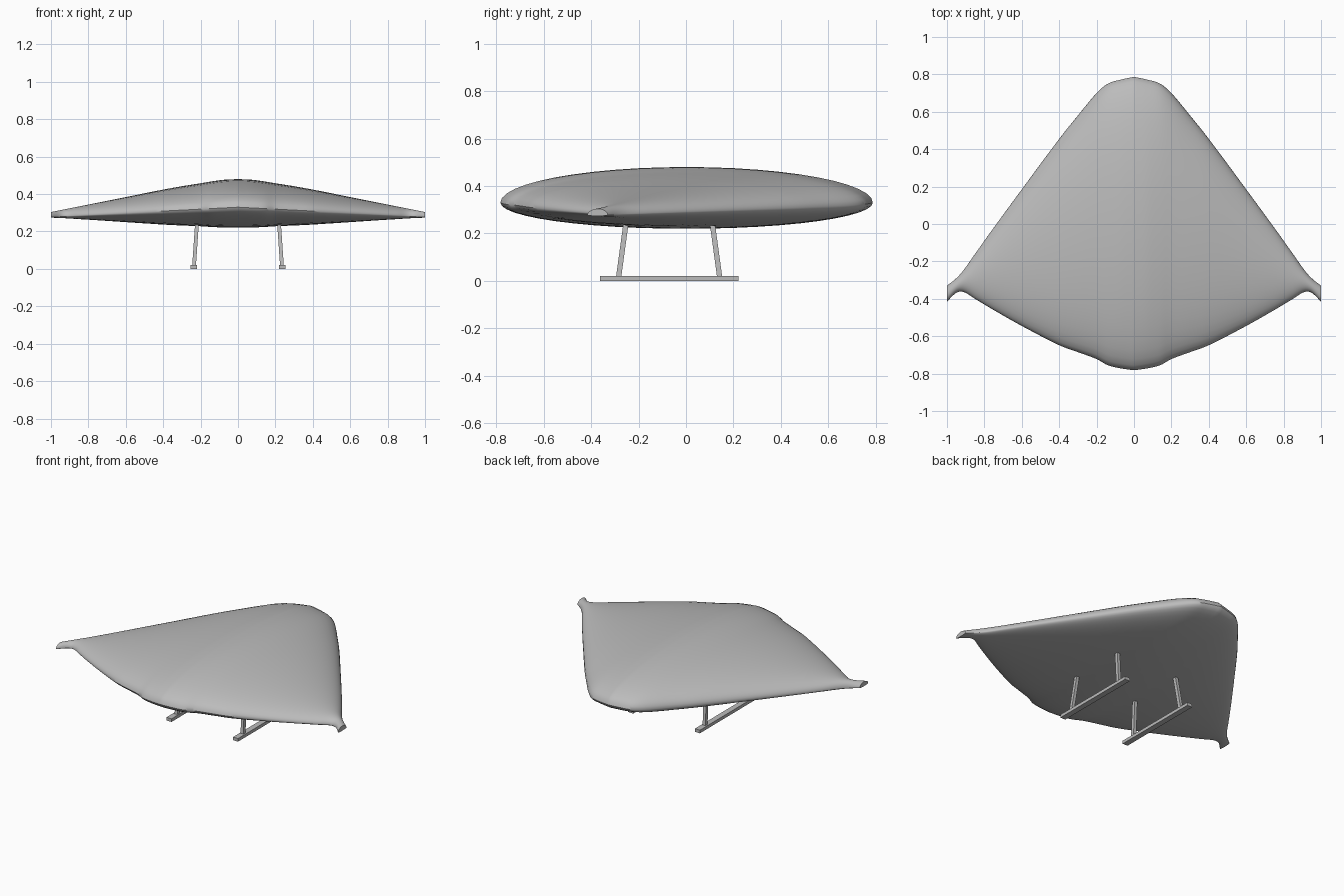
import bpy, bmesh, math
from mathutils import Vector

if "Cube" in bpy.data.objects:
    bpy.data.objects.remove(bpy.data.objects["Cube"])

grey = bpy.data.materials.new("light grey")
grey.diffuse_color = (0.5, 0.5, 0.5, 1)
grey.use_nodes = True
grey.node_tree.nodes["Principled BSDF"].inputs["Base Color"].default_value = grey.diffuse_color

# Wing stations: x, front edge y, rear edge y, top z, bottom z
STATIONS = [
    (0.00, -0.782, 0.787, 0.480, 0.220),
    (0.07, -0.772, 0.772, 0.477, 0.221),
    (0.14, -0.755, 0.750, 0.468, 0.224),
    (0.20, -0.722, 0.700, 0.458, 0.228),
    (0.30, -0.685, 0.580, 0.442, 0.232),
    (0.40, -0.648, 0.455, 0.424, 0.237),
    (0.60, -0.545, 0.185, 0.384, 0.250),
    (0.75, -0.460, -0.020, 0.354, 0.260),
    (0.85, -0.400, -0.160, 0.334, 0.266),
    (0.91, -0.364, -0.245, 0.322, 0.270),
    (0.95, -0.368, -0.290, 0.314, 0.272),
    (1.00, -0.415, -0.330, 0.304, 0.274),
]
RING = 48


def spline(points, steps):
    """Catmull-Rom through the stations, with x kept linear."""
    out = []
    for i in range(len(points) - 1):
        p1, p2 = points[i], points[i + 1]
        p0 = points[max(i - 1, 0)]
        p3 = points[min(i + 2, len(points) - 1)]
        h = p2[0] - p1[0]
        for s in range(steps):
            t = s / steps
            row = [p1[0] + h * t]
            for k in range(1, 5):
                m1 = (p2[k] - p0[k]) / (p2[0] - p0[0]) * h
                m2 = (p3[k] - p1[k]) / (p3[0] - p1[0]) * h
                row.append((2*t**3 - 3*t**2 + 1) * p1[k] + (t**3 - 2*t**2 + t) * m1
                           + (3*t**2 - 2*t**3) * p2[k] + (t**3 - t**2) * m2)
            out.append(row)
    return out + [list(points[-1])]


def finish(name, bm, smooth):
    bmesh.ops.recalc_face_normals(bm, faces=bm.faces)
    mesh = bpy.data.meshes.new(name)
    bm.to_mesh(mesh)
    bm.free()
    mesh.materials.append(grey)
    ob = bpy.data.objects.new(name, mesh)
    bpy.context.collection.objects.link(ob)
    if smooth:
        bpy.ops.object.select_all(action='DESELECT')
        ob.select_set(True)
        bpy.context.view_layer.objects.active = ob
        bpy.ops.object.shade_smooth_by_angle(angle=math.radians(40))
    return ob


def beam(name, a, b, width, depth):
    """Box with horizontal ends running from a to b."""
    a, b = Vector(a), Vector(b)
    along_y = abs(b.y - a.y) > abs(b.z - a.z)
    u = Vector((width / 2, 0, 0))
    v = Vector((0, 0, depth / 2)) if along_y else Vector((0, depth / 2, 0))
    bm = bmesh.new()
    rings = [[bm.verts.new(p + u * i + v * j) for i, j in ((1, 1), (-1, 1), (-1, -1), (1, -1))]
             for p in (a, b)]
    for i in range(4):
        j = (i + 1) % 4
        bm.faces.new((rings[0][i], rings[0][j], rings[1][j], rings[1][i]))
    bm.faces.new(rings[0])
    bm.faces.new(rings[1])
    return finish(name, bm, False)


# Lens-section body lofted from tip to tip
half = spline(STATIONS, 5)
rows = [[-r[0]] + r[1:] for r in reversed(half[1:])] + half
bm = bmesh.new()
rings = []
for x, yf, yb, zt, zb in rows:
    edge = 0.33 - 0.052 * abs(x)
    ring = []
    for i in range(RING):
        a = 2 * math.pi * i / RING
        s = math.sin(a)
        y = (yf + yb) / 2 + (yb - yf) / 2 * math.cos(a)
        z = edge + s * ((zt - edge) if s > 0 else (edge - zb))
        ring.append(bm.verts.new((x, y, z)))
    rings.append(ring)
for r0, r1 in zip(rings, rings[1:]):
    for i in range(RING):
        j = (i + 1) % RING
        bm.faces.new((r0[i], r0[j], r1[j], r1[i]))
bm.faces.new(rings[0])
bm.faces.new(rings[-1])
finish("wing_body", bm, True)

# Landing skids and splayed struts on both sides
for side, tag in ((-1, "left"), (1, "right")):
    beam(f"skid_{tag}", (side * 0.236, -0.362, 0.01), (side * 0.236, 0.222, 0.01), 0.036, 0.02)
    for end, y_low, y_high in (("front", -0.284, -0.252), ("rear", 0.142, 0.110)):
        beam(f"strut_{end}_{tag}", (side * 0.235, y_low, 0.015),
             (side * 0.219, y_high, 0.25), 0.02, 0.022)
